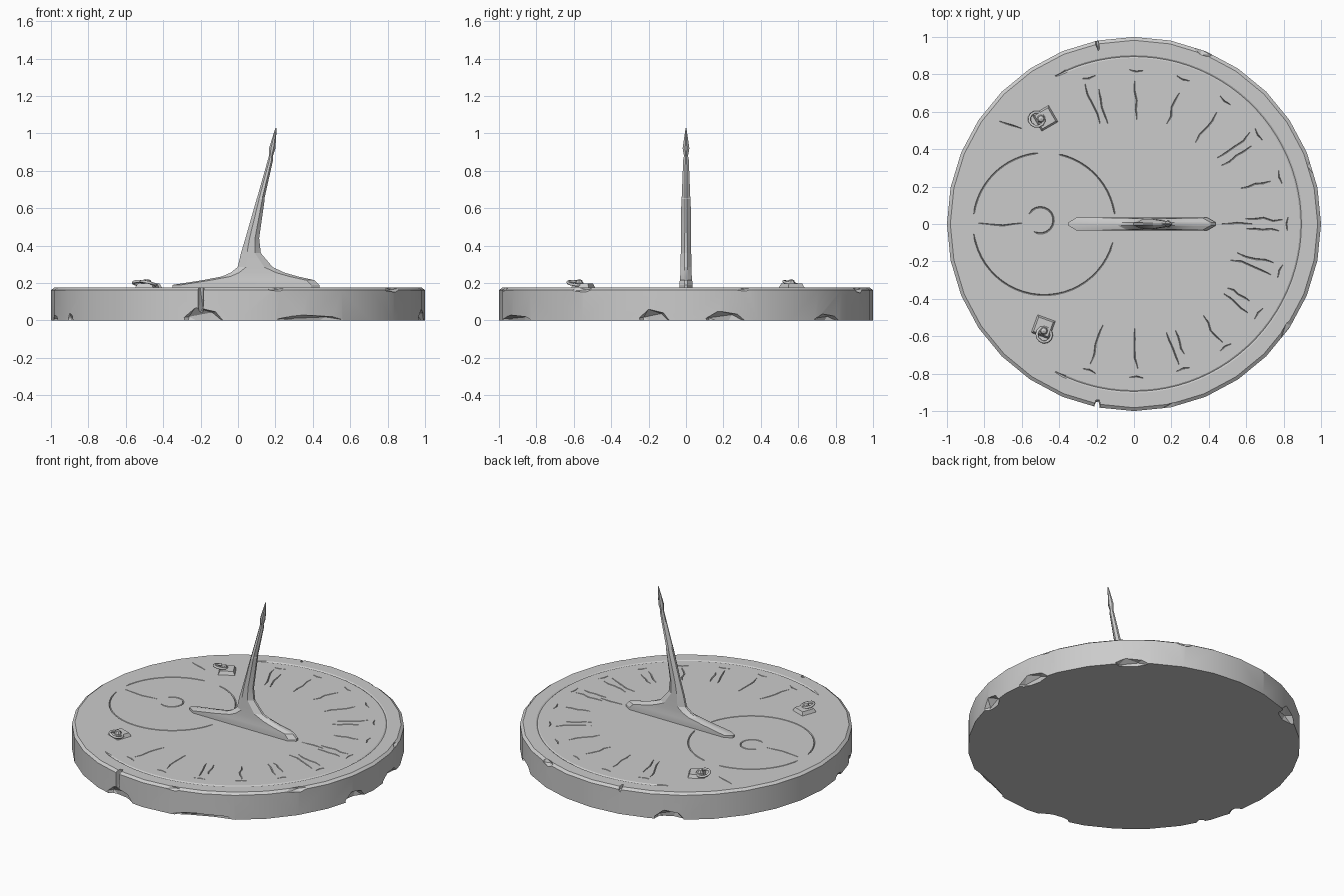
import bpy, bmesh, math, random
from mathutils import Matrix, Vector

random.seed(4)
if "Cube" in bpy.data.objects:
    bpy.data.objects.remove(bpy.data.objects["Cube"])

stone = bpy.data.materials.new("grey stone")
stone.use_nodes = True
GREY = (0.6, 0.6, 0.6, 1)
stone.diffuse_color = GREY
stone.node_tree.nodes["Principled BSDF"].inputs["Base Color"].default_value = GREY
TOP = 0.175


def make(name, bm):
    bmesh.ops.recalc_face_normals(bm, faces=bm.faces)
    mesh = bpy.data.meshes.new(name)
    bm.to_mesh(mesh)
    bm.free()
    mesh.materials.append(stone)
    obj = bpy.data.objects.new(name, mesh)
    bpy.context.collection.objects.link(obj)
    return obj


def smooth(obj, degrees):
    bpy.ops.object.select_all(action='DESELECT')
    obj.select_set(True)
    bpy.context.view_layer.objects.active = obj
    bpy.ops.object.shade_smooth_by_angle(angle=math.radians(degrees))


def loft(bm, rings):
    """Skin a stack of equal-length point rings and cap both ends."""
    rows = [[bm.verts.new(p) for p in ring] for ring in rings]
    n = len(rows[0])
    for a, b in zip(rows, rows[1:]):
        for i in range(n):
            j = (i + 1) % n
            bm.faces.new((a[i], a[j], b[j], b[i]))
    bm.faces.new(rows[0][::-1])
    bm.faces.new(rows[-1])


def cut(obj, bm):
    """Subtract a temporary cutter and bake the result."""
    cutter = make("cutter", bm)
    cutter.hide_render = True
    mod = obj.modifiers.new("cut", 'BOOLEAN')
    mod.operation, mod.solver, mod.object = 'DIFFERENCE', 'EXACT', cutter
    mod.use_self = True
    deps = bpy.context.evaluated_depsgraph_get()
    baked = bpy.data.meshes.new_from_object(obj.evaluated_get(deps))
    obj.modifiers.clear()
    obj.data = baked
    bpy.data.objects.remove(cutter)


def polar(r, degrees, cx=0.0, cy=0.0):
    a = math.radians(degrees)
    return Vector((cx + r * math.cos(a), cy + r * math.sin(a)))


def arc(r, start, end, steps, cx=0.0, cy=0.0):
    return [polar(r, start + (end - start) * i / steps, cx, cy) for i in range(steps + 1)]


def groove(bm, pts, width=0.012, depth=0.006):
    """V-shaped channel along a flat path, tapering at its ends."""
    rings = []
    for i, p in enumerate(pts):
        d = (pts[min(i + 1, len(pts) - 1)] - pts[max(i - 1, 0)]).normalized()
        w = width / 2 * (0.4 if i in (0, len(pts) - 1) else 1)
        side = Vector((-d.y, d.x)) * w
        l, r = p + side, p - side
        rings.append([(l.x, l.y, TOP + 0.004), (p.x, p.y, TOP - depth), (r.x, r.y, TOP + 0.004)])
    loft(bm, rings)


# Dial slab with a chamfered upper rim
bm = bmesh.new()
loft(bm, [[(*polar(r, 360 * i / 32), z) for i in range(32)]
          for r, z in ((1, 0), (1, 0.162), (0.982, TOP))])
dial = make("dial_slab", bm)

# Broken chips: angle, half width, height, depth, level
chips = [(12, 0.12, 0.05, 0.05, 0), (49, 0.11, 0.035, 0.05, 0), (119, 0.1, 0.06, 0.06, 0),
         (259, 0.12, 0.07, 0.05, 0), (293, 0.25, 0.03, 0.04, 0), (350, 0.09, 0.06, 0.05, 0),
         (206, 0.03, 0.04, 0.03, 0), (192, 0.05, 0.03, 0.04, 0),
         (68, 0.06, 0.03, 0.03, TOP), (18, 0.05, 0.02, 0.025, TOP),
         (326, 0.08, 0.025, 0.03, TOP), (282, 0.06, 0.02, 0.025, TOP),
         (258.5, 0.018, 0.16, 0.05, 0.14), (101.5, 0.01, 0.03, 0.06, TOP)]
bm = bmesh.new()
for angle, half, high, deep, z in chips:
    spot = polar(1.0, angle)
    place = (Matrix.Translation((spot.x, spot.y, z)) @ Matrix.Rotation(math.radians(angle), 4, 'Z')
             @ Matrix.Diagonal((deep, half, high, 1)) @ Matrix.Rotation(0.3, 4, 'X'))
    bmesh.ops.create_icosphere(bm, subdivisions=1, radius=1.05, matrix=place)
cut(dial, bm)

# Engraved border, small circle, curl and worn hour marks
bm = bmesh.new()
groove(bm, arc(0.895, -118, 118, 60), 0.028, 0.005)
for start, end in ((8, 78), (95, 172), (188, 345)):
    groove(bm, arc(0.38, start, end, 24, -0.48, 0), 0.012)
groove(bm, arc(0.07, -120, 150, 14, -0.5, 0.02), 0.014)
groove(bm, [Vector((-0.83, 0.005)), Vector((-0.7, -0.008)), Vector((-0.6, 0.005))])
groove(bm, [Vector((-0.72, 0.55)), Vector((-0.66, 0.53)), Vector((-0.6, 0.51))])
groove(bm, [Vector((0.47, 0)), Vector((0.55, 0.006)), Vector((0.63, 0))])
for k in range(13):
    angle = -107 + k * 107 / 6
    for offset in random.choice(((0,), (-2, 2), (-1.5, 2.5))):
        start, end = random.uniform(0.54, 0.62), random.uniform(0.74, 0.8)
        groove(bm, [polar(start + (end - start) * t / 4, angle + offset + random.uniform(-0.8, 0.8))
                    for t in range(5)])
    groove(bm, [polar(0.82, angle - 2.5), polar(0.815, angle), polar(0.825, angle + 2.5)])
cut(dial, bm)
smooth(dial, 14)

# Gnomon: flared foot, leaning blade and spear tip (z, back x, front x, half thickness)
sections = [(0.165, -0.35, 0.435, 0.036), (0.19, -0.35, 0.435, 0.036), (0.215, -0.19, 0.41, 0.033),
            (0.235, -0.085, 0.32, 0.031), (0.255, -0.04, 0.25, 0.03), (0.285, -0.002, 0.185, 0.029),
            (0.36, 0.016, 0.122, 0.028), (0.44, 0.04, 0.113, 0.027), (0.65, 0.1, 0.143, 0.025),
            (0.655, 0.102, 0.142, 0.023), (0.86, 0.16, 0.188, 0.015), (0.88, 0.165, 0.187, 0.011),
            (0.92, 0.166, 0.2, 0.018), (1.03, 0.2, 0.207, 0.002)]
bm = bmesh.new()
rings = []
for z, x0, x1, h in sections:
    c = min(0.045, (x1 - x0) * 0.3)
    rings.append([(x0, -h * 0.25, z), (x0 + c, -h, z), (x1 - c, -h, z), (x1, -h * 0.25, z),
                  (x1, h * 0.25, z), (x1 - c, h, z), (x0 + c, h, z), (x0, h * 0.25, z)])
loft(bm, rings)
smooth(make("gnomon", bm), 20)


# Anchor fittings: tapered square plate, knob and a slanted ring
def fitting(name, px, py, rx, ry, turn):
    bm = bmesh.new()
    spin = Matrix.Rotation(math.radians(turn), 4, 'Z')
    bmesh.ops.create_cone(bm, cap_ends=True, segments=4, radius1=0.075, radius2=0.058, depth=0.028,
                          matrix=Matrix.Translation((px, py, TOP + 0.008)) @ spin)
    bmesh.ops.create_uvsphere(bm, u_segments=8, v_segments=4, radius=0.022,
                              matrix=Matrix.Translation(((px + rx) / 2, (py + ry) / 2, TOP + 0.024)))
    make(name + "_plate", bm)
    bm = bmesh.new()
    tilt = Matrix.Translation((rx, ry, TOP + 0.024)) @ spin @ Matrix.Rotation(0.25, 4, 'Y')
    rows = []
    for i in range(12):
        a = i * math.tau / 12
        row = []
        for j in range(6):
            b = j * math.tau / 6
            r = 0.04 + 0.008 * math.cos(b)
            row.append(bm.verts.new(tilt @ Vector((r * math.cos(a), r * math.sin(a), 0.008 * math.sin(b)))))
        rows.append(row)
    for i in range(12):
        a, b = rows[i], rows[(i + 1) % 12]
        for j in range(6):
            k = (j + 1) % 6
            bm.faces.new((a[j], a[k], b[k], b[j]))
    smooth(make(name + "_ring", bm), 65)


fitting("back_fitting", -0.475, 0.565, -0.52, 0.56, 75)
fitting("front_fitting", -0.485, -0.55, -0.48, -0.592, 25)
